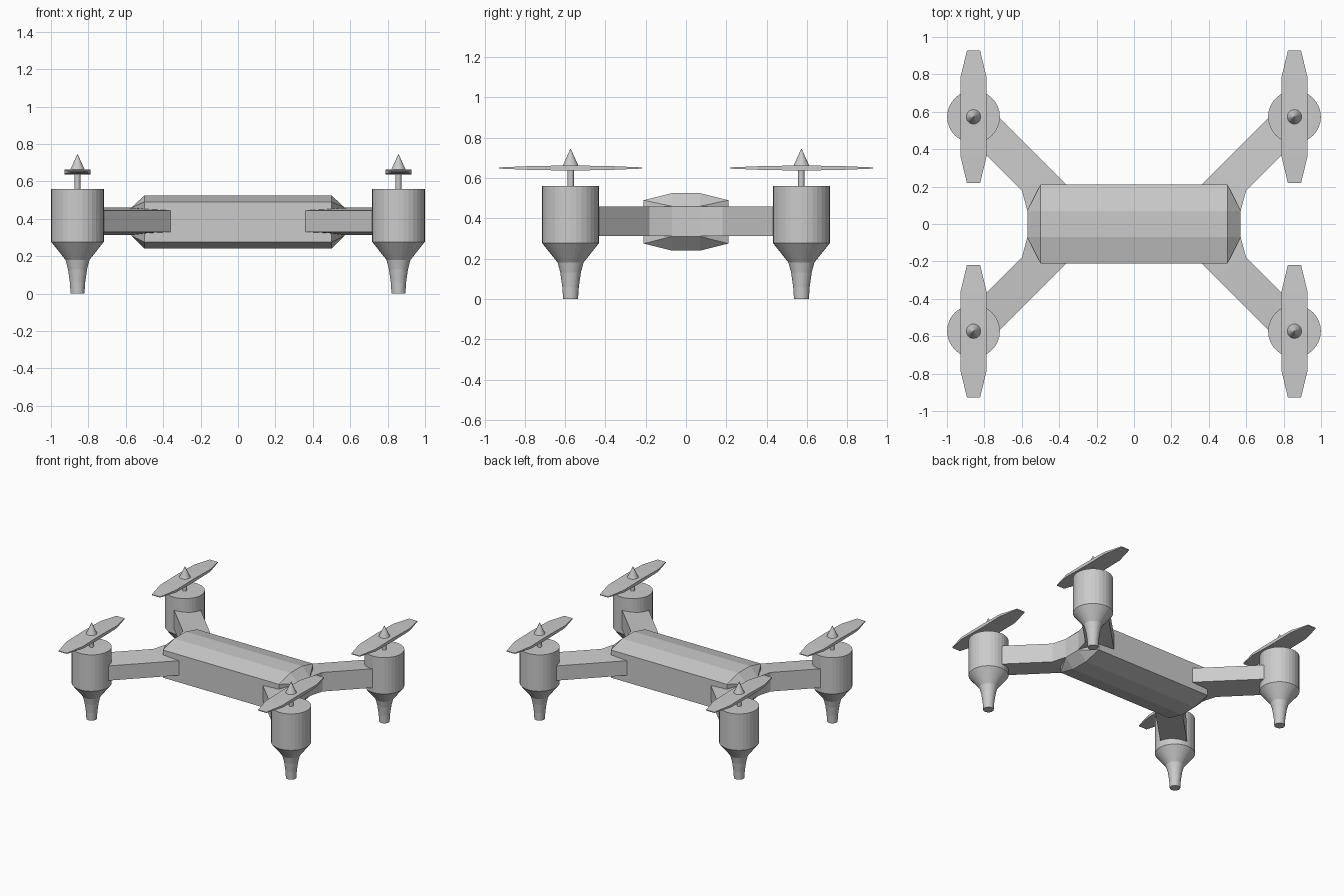
import bpy, bmesh
from math import cos, sin, tau

if "Cube" in bpy.data.objects:
    bpy.data.objects.remove(bpy.data.objects["Cube"])


def make(name, verts, faces=None):
    """Mesh from verts and faces; convex hull when no faces are given."""
    bm = bmesh.new()
    vs = [bm.verts.new(v) for v in verts]
    if faces is None:
        bmesh.ops.convex_hull(bm, input=vs)
        bmesh.ops.dissolve_limit(bm, angle_limit=0.01, verts=bm.verts, edges=bm.edges)
    else:
        for f in faces:
            bm.faces.new([vs[i] for i in f])
    bmesh.ops.recalc_face_normals(bm, faces=bm.faces)
    me = bpy.data.meshes.new(name)
    bm.to_mesh(me)
    bm.free()
    ob = bpy.data.objects.new(name, me)
    bpy.context.collection.objects.link(ob)
    return ob


def loft(name, rings):
    """Skin a list of equal-length rings and cap both ends."""
    n = len(rings[0])
    verts = [p for r in rings for p in r]
    faces = [(k * n + i, k * n + (i + 1) % n, (k + 1) * n + (i + 1) % n, (k + 1) * n + i)
             for k in range(len(rings) - 1) for i in range(n)]
    faces += [tuple(range(n)), tuple(range(len(verts) - n, len(verts)))]
    return make(name, verts, faces)


def lathe(name, x, y, profile, n):
    return loft(name, [[(x + r * cos(tau * i / n), y + r * sin(tau * i / n), z)
                        for i in range(n)] for r, z in profile])


# Body: eight-sided hull with tapered ends
hull = []
for s in (-1, 1):
    for t in (-1, 1):
        hull += [(s * .5, t * .07, .525), (s * .5, t * .21, .49),
                 (s * .5, t * .21, .275), (s * .5, t * .07, .24),
                 (s * .57, t * .07, .46), (s * .57, t * .07, .31)]
make("body", hull)

MX, MY = .858, .573
for sx, side in ((-1, "left"), (1, "right")):
    for sy, end in ((-1, "front"), (1, "back")):
        tag = f"{end}_{side}"
        x, y = sx * MX, sy * MY

        # Arm: inner edge slightly thinner than outer edge
        stations = [((.36, .21), (.57, .07)), ((.43, .28), (.60, .18)),
                    ((.78, .63), (.87, .45))]
        loft("arm_" + tag, [[(sx * a[0], sy * a[1], .33), (sx * a[0], sy * a[1], .444),
                             (sx * b[0], sy * b[1], .46), (sx * b[0], sy * b[1], .312)]
                            for a, b in stations])

        # Motor housing running down into the foot
        lathe("motor_" + tag, x, y, [(.037, 0), (.041, .06), (.051, .13), (.064, .18),
                                     (.141, .277), (.141, .56)], 32)
        lathe("shaft_" + tag, x, y, [(.016, .55), (.016, .65)], 16)

        # Propeller blade, thinning toward its tips
        blade = [(-.355, .035, .003), (-.21, .07, .009), (0, .07, .013),
                 (.21, .07, .009), (.355, .035, .003)]
        loft("propeller_" + tag, [[(x - w, y + d, .65 - h), (x + w, y + d, .65 - h),
                                   (x + w, y + d, .65 + h), (x - w, y + d, .65 + h)]
                                  for d, w, h in blade])

        # Pointed spinner cap
        lathe("spinner_" + tag, x, y, [(.042, .655), (.001, .745)], 24)
